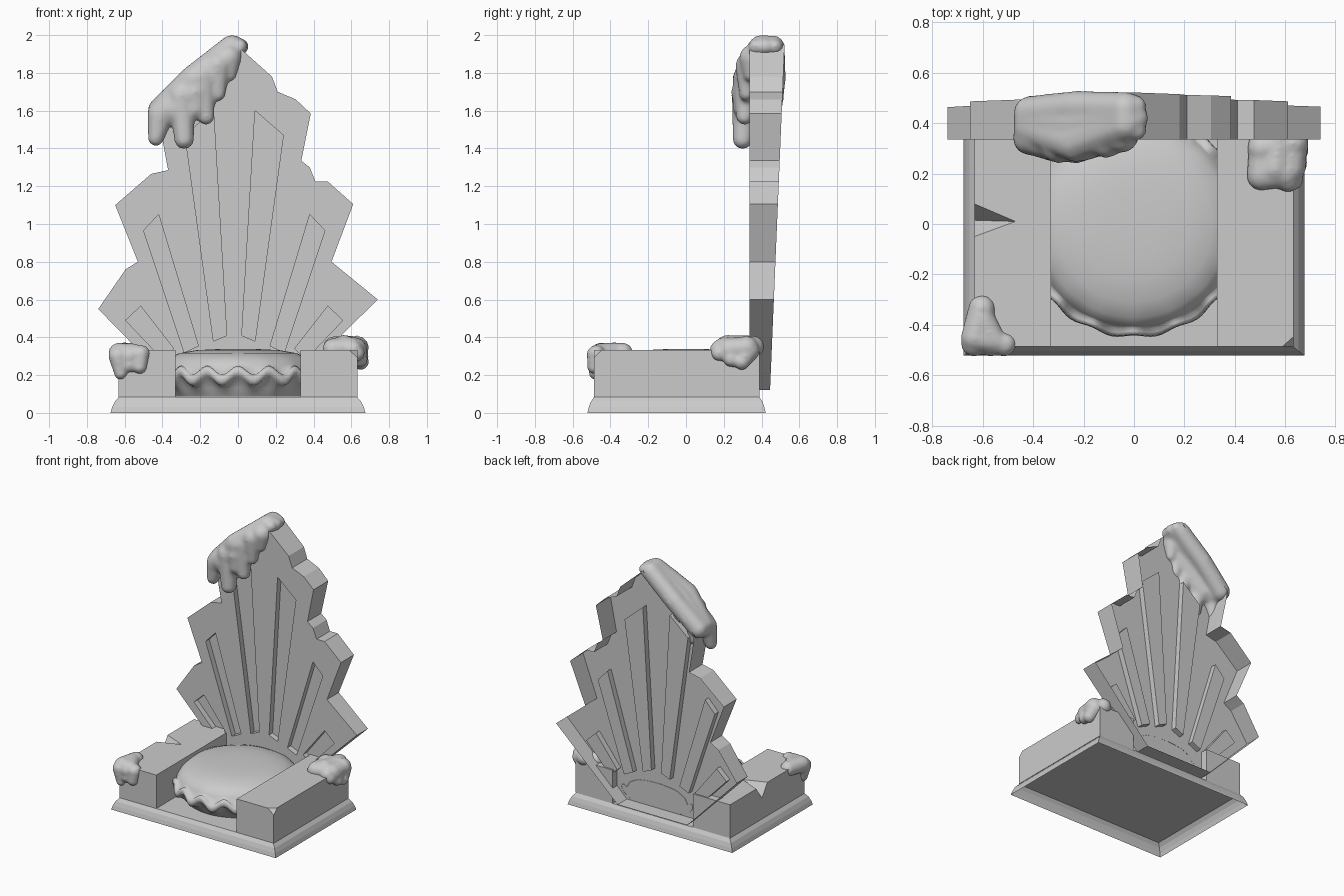
import bpy, bmesh
from math import sin, cos, pi
from mathutils import Vector, Matrix

if "Cube" in bpy.data.objects:
    bpy.data.objects.remove(bpy.data.objects["Cube"])


def finish(name, bm, smooth=False):
    bmesh.ops.recalc_face_normals(bm, faces=bm.faces[:])
    mesh = bpy.data.meshes.new(name)
    bm.to_mesh(mesh)
    bm.free()
    for p in mesh.polygons:
        p.use_smooth = smooth
    ob = bpy.data.objects.new(name, mesh)
    bpy.context.collection.objects.link(ob)
    return ob


def hull(name, pts):
    bm = bmesh.new()
    vs = [bm.verts.new(p) for p in pts]
    bmesh.ops.convex_hull(bm, input=vs)
    bmesh.ops.dissolve_limit(bm, angle_limit=0.01, verts=bm.verts[:], edges=bm.edges[:])
    return finish(name, bm)


def prism(bm, outline, front, rear):
    """Extrude an x-z outline between two y functions of z."""
    f = [bm.verts.new((x, front(z), z)) for x, z in outline]
    r = [bm.verts.new((x, rear(z), z)) for x, z in outline]
    bm.faces.new(f)
    bm.faces.new(r[::-1])
    n = len(outline)
    for i in range(n):
        j = (i + 1) % n
        bm.faces.new((f[i], r[i], r[j], f[j]))


def bake(ob):
    bpy.context.view_layer.update()
    dg = bpy.context.evaluated_depsgraph_get()
    mesh = bpy.data.meshes.new_from_object(ob.evaluated_get(dg))
    ob.modifiers.clear()
    ob.data = mesh


def cut(ob, cutter):
    m = ob.modifiers.new("cut", 'BOOLEAN')
    m.operation = 'DIFFERENCE'
    m.solver = 'EXACT'
    m.object = cutter
    bake(ob)
    bpy.data.objects.remove(cutter)


# Plinth: flared skirt, open underneath
bm = bmesh.new()
rings = []
for d, z in ((0.045, 0), (0.036, 0.03), (0.022, 0.06), (0, 0.085)):
    x, y0, y1 = 0.63 + d, -0.486 - d * 0.8, 0.388 + d * 0.75
    rings.append([bm.verts.new(p) for p in
                  ((-x, y0, z), (x, y0, z), (x, y1, z), (-x, y1, z))])
for a, b in zip(rings, rings[1:]):
    for i in range(4):
        j = (i + 1) % 4
        bm.faces.new((a[i], a[j], b[j], b[i]))
bm.faces.new(rings[-1])
finish("plinth", bm)

# Arms: right one with a chipped corner, left one with a split
Y0, Y1, Z0, Z1, XI, XO = -0.486, 0.388, 0.085, 0.333, 0.33, 0.633


def block(s):
    return [(s * x, y, z) for x in (XI, XO) for y in (Y0, Y1) for z in (Z0, Z1)]


chip = [(XO - 0.045, Y0, Z1), (XO, Y0 + 0.04, Z1), (XO, Y0, Z1 - 0.04)]
hull("right_arm", [p for p in block(1) if p != (XO, Y0, Z1)] + chip)
left = hull("left_arm", block(-1))
c = Vector((-0.47, 0.01, Z1))
far = [c + (Vector(p) - c) * 1.3 for p in
       ((-XO, 0.08, Z1), (-XO, -0.05, Z1), (-XO, 0.015, 0.24))]
up = Vector((0, 0, 0.1))
cut(left, hull("split_cutter", [c, c + up] + far + [p + up for p in far[:2]]))

# Jagged back: a shell open at the rear, deeper towards the top
FRONT = 0.335


def rear(z):
    return 0.445 + (z - 0.12) * 0.042


outline = [(-0.01, 1.95), (0.18, 1.78), (0.21, 1.70), (0.305, 1.66), (0.385, 1.585),
           (0.335, 1.335), (0.38, 1.30), (0.41, 1.225), (0.475, 1.225), (0.61, 1.105),
           (0.495, 0.80), (0.74, 0.60), (0.25, 0.12),
           (-0.32, 0.12), (-0.74, 0.55), (-0.595, 0.76), (-0.53, 0.80),
           (-0.65, 1.10), (-0.46, 1.265), (-0.37, 1.285), (-0.41, 1.50), (-0.42, 1.58)]
bm = bmesh.new()
prism(bm, outline, lambda z: FRONT, rear)
back = finish("back", bm)

# Radiating slats sunk into the front, so they stand proud inside the shell
slats = [[(0.09, 1.60), (0.24, 1.47), (0.09, 0.38), (0.02, 0.41)],
         [(0.38, 1.05), (0.46, 0.965), (0.245, 0.32), (0.17, 0.355)],
         [(0.475, 0.565), (0.555, 0.49), (0.36, 0.285), (0.30, 0.34)]]
slats += [[(-0.04 - x, z) for x, z in s] for s in slats]
grooves = bmesh.new()
for s in slats:
    prism(grooves, s, lambda z: FRONT - 0.05, lambda z: FRONT + 0.042)
cut(back, finish("groove_cutter", grooves))
bm = bmesh.new()
bm.from_mesh(back.data)
bmesh.ops.delete(bm, geom=[f for f in bm.faces if f.normal.y > 0.9], context='FACES')
bm.to_mesh(back.data)
bm.free()

# Round seat cushion with a rippled rim: radius, height, ripple
profile = [(0.12, 0.337, 0), (0.22, 0.332, 0), (0.31, 0.316, 0), (0.37, 0.29, 0),
           (0.405, 0.255, 0.2), (0.415, 0.222, 0.8), (0.43, 0.226, 1), (0.445, 0.213, 1),
           (0.448, 0.19, 1), (0.437, 0.17, 1), (0.415, 0.162, 0.8), (0.39, 0.13, 0.1),
           (0.36, 0.086, 0)]
N = 128
bm = bmesh.new()
rings = []
for r, z, w in profile:
    ring = []
    for i in range(N):
        a = 2 * pi * i / N
        k = w * cos(16 * a)
        rr = r - 0.006 * k
        ring.append(bm.verts.new((rr * cos(a), rr * sin(a), z + 0.024 * k)))
    rings.append(ring)
for a, b in zip(rings, rings[1:]):
    for i in range(N):
        j = (i + 1) % N
        bm.faces.new((a[i], b[i], b[j], a[j]))
top = bm.verts.new((0, 0, 0.339))
for i in range(N):
    bm.faces.new((top, rings[0][i], rings[0][(i + 1) % N]))
# trim where the cushion meets the back
bmesh.ops.bisect_plane(bm, geom=bm.verts[:] + bm.edges[:] + bm.faces[:],
                       plane_co=(0, 0.337, 0), plane_no=(0, 1, 0), clear_outer=True)
finish("seat_cushion", bm, True)


def snow(name, capsules, voxel, soften):
    """Fuse tapered capsules (start, end, start radius, end radius) into a soft drift."""
    bm = bmesh.new()
    for a, b, ra, rb in capsules:
        a, b = Vector(a), Vector(b)
        n = max(2, int((b - a).length / 0.025) + 1)
        for i in range(n):
            t = i / (n - 1)
            bmesh.ops.create_icosphere(bm, subdivisions=2, radius=ra + (rb - ra) * t + 0.003,
                                       matrix=Matrix.Translation(a.lerp(b, t)))
    ob = finish(name, bm, True)
    m = ob.modifiers.new("fuse", 'REMESH')
    m.mode = 'VOXEL'
    m.voxel_size = voxel
    m.use_smooth_shade = True
    m = ob.modifiers.new("soften", 'SMOOTH')
    m.factor = 0.5
    m.iterations = soften
    bake(ob)


# Snow draped over the left slope of the back, bulging forward in the middle
lo, mid, hi = (-0.41, 1.60), (-0.23, 1.765), (-0.035, 1.933)
parts = []
for yl, ym, yh, r in ((0.38, 0.325, 0.395, 0.08), (0.41, 0.39, 0.42, 0.072),
                      (0.44, 0.46, 0.458, 0.068)):
    a, m, b = [(p[0], y, p[1]) for p, y in ((lo, yl), (mid, ym), (hi, yh))]
    parts += [(a, m, 0.068, r), (m, b, r, 0.066)]
parts.append(((-0.33, 0.335, 1.61), (-0.12, 0.34, 1.81), 0.085, 0.07))
parts.append(((-0.38, 0.345, 1.60), (-0.23, 0.325, 1.70), 0.08, 0.085))
for x0, z0, x1, z1, y, r in ((-0.41, 1.58, -0.435, 1.455, 0.33, 0.042),
                             (-0.30, 1.68, -0.285, 1.45, 0.30, 0.053),
                             (-0.36, 1.62, -0.365, 1.575, 0.32, 0.048),
                             (-0.19, 1.78, -0.17, 1.57, 0.31, 0.045),
                             (-0.23, 1.70, -0.225, 1.61, 0.30, 0.05),
                             (-0.11, 1.84, -0.105, 1.69, 0.32, 0.038),
                             (-0.05, 1.88, -0.045, 1.79, 0.34, 0.036)):
    parts.append(((x0, y + 0.012, z0), (x1, y, z1), 0.07, r))
parts.append(((-0.03, 0.40, 1.935), (0.02, 0.42, 1.94), 0.065, 0.038))
parts.append(((0.01, 0.37, 1.94), (0.01, 0.47, 1.94), 0.038, 0.038))
snow("back_snow", parts, 0.012, 10)

# Snow on the front of the left arm
snow("left_arm_snow", [
    ((-0.603, -0.335, 0.318), (-0.63, -0.45, 0.315), 0.053, 0.056),
    ((-0.63, -0.45, 0.315), (-0.51, -0.475, 0.315), 0.056, 0.043),
    ((-0.60, -0.38, 0.32), (-0.56, -0.455, 0.318), 0.053, 0.05),
    ((-0.635, -0.475, 0.30), (-0.622, -0.48, 0.21), 0.05, 0.033),
    ((-0.57, -0.475, 0.30), (-0.57, -0.48, 0.255), 0.05, 0.04),
    ((-0.515, -0.48, 0.31), (-0.52, -0.485, 0.245), 0.045, 0.038)], 0.01, 8)

# Snow on the rear of the right arm
snow("right_arm_snow", [
    ((0.505, 0.19, 0.335), (0.60, 0.20, 0.345), 0.057, 0.055),
    ((0.505, 0.20, 0.338), (0.51, 0.32, 0.338), 0.057, 0.055),
    ((0.51, 0.30, 0.345), (0.63, 0.32, 0.345), 0.06, 0.062),
    ((0.56, 0.22, 0.35), (0.58, 0.355, 0.35), 0.062, 0.058),
    ((0.62, 0.22, 0.34), (0.63, 0.32, 0.34), 0.058, 0.06),
    ((0.61, 0.175, 0.335), (0.63, 0.175, 0.315), 0.048, 0.04),
    ((0.63, 0.23, 0.33), (0.645, 0.24, 0.285), 0.052, 0.042),
    ((0.63, 0.33, 0.33), (0.65, 0.295, 0.27), 0.058, 0.042)], 0.01, 8)
